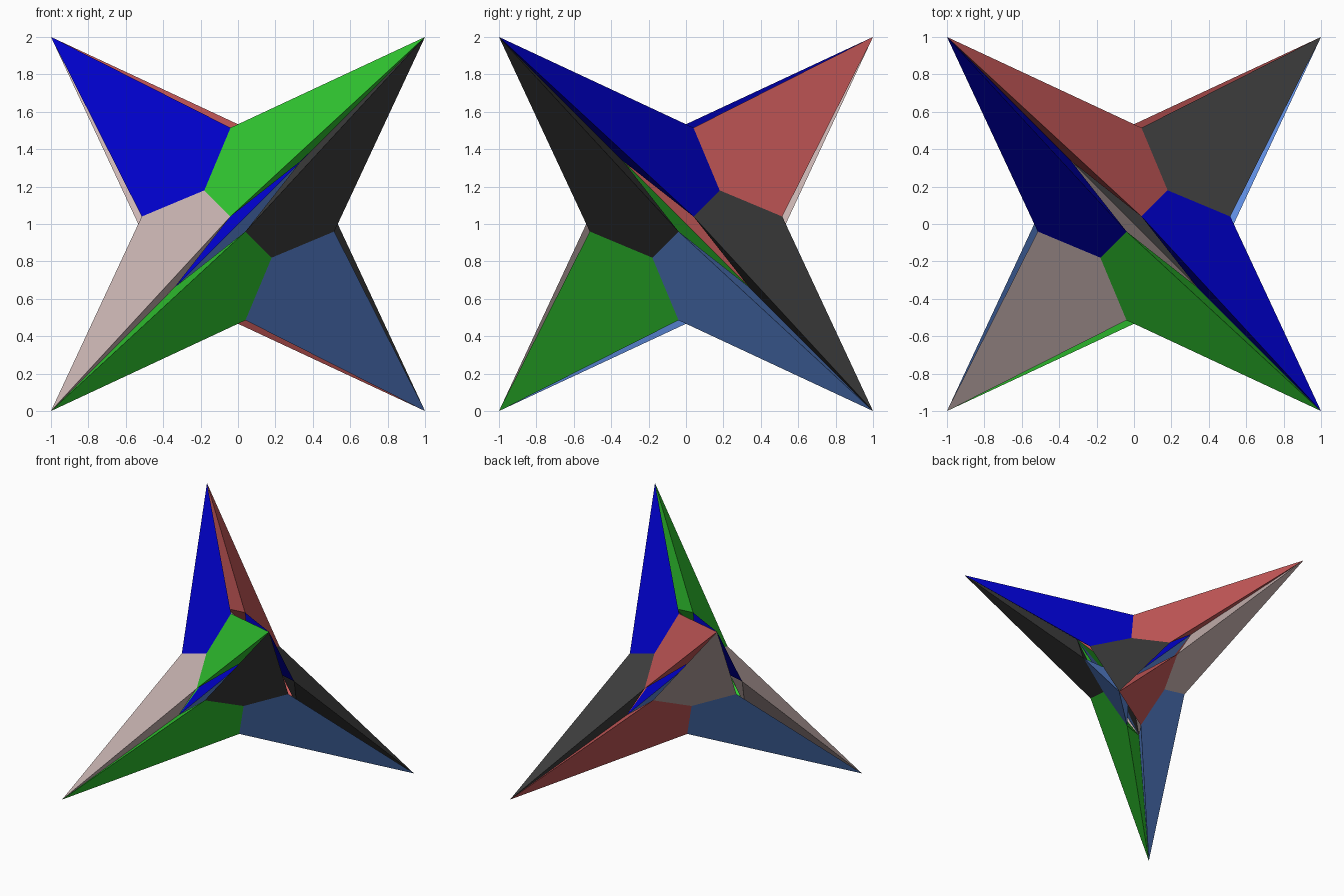
import bpy, bmesh
from mathutils import Vector

if "Cube" in bpy.data.objects:
    bpy.data.objects.remove(bpy.data.objects["Cube"])

DENT, OFF, INNER = 0.18, 0.04, 0.335      # dent corner, slit half offset, core corner
K = (2 - 2 * DENT) / (1 + DENT)           # slope that keeps every kite flat
PEAK = 2 - K - OFF - K * OFF
LIFT = Vector((0, 0, 1))


def material(name, rgb):
    m = bpy.data.materials.new(name)
    lin = [((c / 255 + 0.055) / 1.055) ** 2.4 if c > 10 else 0 for c in rgb]
    m.diffuse_color = (*lin, 1)
    m.use_nodes = True
    m.node_tree.nodes["Principled BSDF"].inputs["Base Color"].default_value = m.diffuse_color
    return m


COLOURS = {
    "blue": (0, 0, 205), "green": (50, 205, 50), "pale_rose": (205, 183, 181),
    "charcoal": (66, 66, 66), "sky_blue": (100, 149, 237), "red": (205, 92, 92),
}
MATS = {n: material(n, c) for n, c in COLOURS.items()}
ORDER = list(COLOURS)

# Each colour has two kites: (dent direction, spike direction)
PAIRS = {
    "blue": [((-1, -1, 1), (-1, 1, 1)), ((1, 1, 1), (1, -1, 1))],
    "green": [((-1, -1, 1), (1, -1, 1)), ((1, -1, -1), (-1, -1, -1))],
    "pale_rose": [((-1, -1, 1), (-1, -1, -1)), ((-1, 1, -1), (-1, 1, 1))],
    "charcoal": [((1, -1, -1), (1, -1, 1)), ((1, 1, 1), (1, 1, -1))],
    "sky_blue": [((1, -1, -1), (1, 1, -1)), ((-1, 1, -1), (-1, -1, -1))],
    "red": [((1, 1, 1), (-1, 1, 1)), ((-1, 1, -1), (1, 1, -1))],
}
SPIKES = [(-1, -1, -1), (1, -1, 1), (-1, 1, 1), (1, 1, -1)]


def finish(bm, name, mats):
    mesh = bpy.data.meshes.new(name)
    bm.to_mesh(mesh)
    bm.free()
    for m in mats:
        mesh.materials.append(m)
    bpy.context.collection.objects.link(bpy.data.objects.new(name, mesh))


def add_kite(bm, dent, spike):
    # Flat kite outside, walls running in to a corner on the spike's axis
    tips = [Vector([s * (PEAK if j == i else OFF) for j, s in enumerate(dent)])
            for i in range(3) if dent[i] == spike[i]]
    ring = [Vector(spike), tips[0], Vector(dent) * DENT, tips[1]]
    ring = [bm.verts.new(p + LIFT) for p in ring]
    apex = bm.verts.new(Vector(spike) * INNER + LIFT)
    faces = [bm.faces.new(ring)]
    for a, b in zip(ring, ring[1:] + ring[:1]):
        faces.append(bm.faces.new((b, a, apex)))
    bmesh.ops.recalc_face_normals(bm, faces=faces)


# Spiked outer shell, one object per colour
for colour, pair in PAIRS.items():
    bm = bmesh.new()
    for dent, spike in pair:
        add_kite(bm, dent, spike)
    finish(bm, colour + "_kites", [MATS[colour]])

# Inner tetrahedral core seen through the slits
bm = bmesh.new()
corner = {s: bm.verts.new(Vector(s) * INNER + LIFT) for s in SPIKES}
centre = {}
for colour, pair in PAIRS.items():
    for dent, spike in pair:
        if dent not in centre:
            centre[dent] = bm.verts.new(Vector(dent) * INNER / 3 + LIFT)
        ends = [corner[s] for s in SPIKES
                if s != spike and s != tuple(-c for c in dent)]
        f = bm.faces.new((ends[0], ends[1], centre[dent]))
        f.material_index = ORDER.index(colour)
bmesh.ops.recalc_face_normals(bm, faces=bm.faces[:])
finish(bm, "inner_core", [MATS[n] for n in ORDER])
